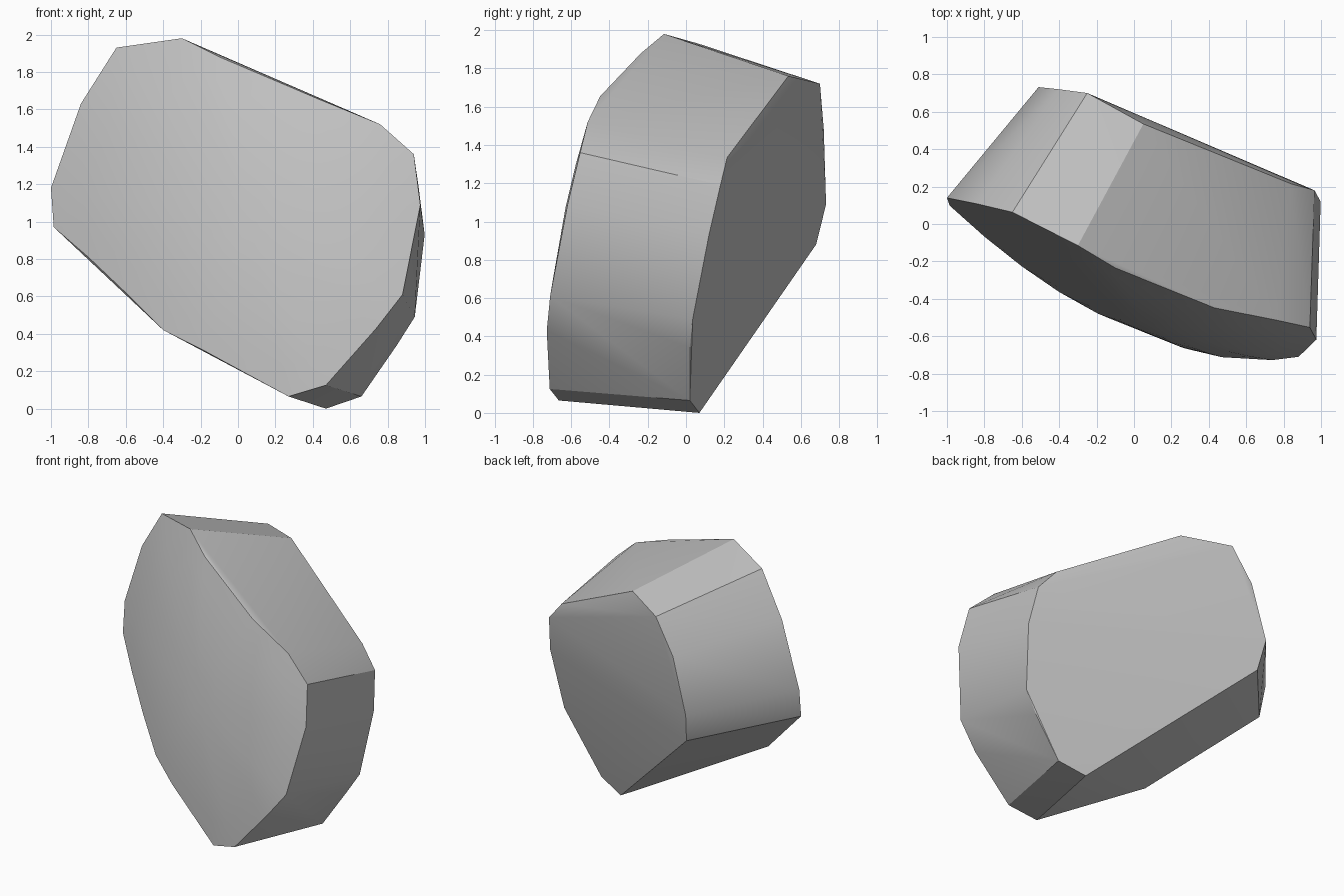
import bpy, bmesh, math
from mathutils import Vector

cube = bpy.data.objects.get("Cube")
if cube:
    bpy.data.objects.remove(cube)

# Stone colour
stone = bpy.data.materials.new("stone_grey")
stone.use_nodes = True
colour = (0.54, 0.54, 0.54, 1)
stone.diffuse_color = colour
stone.node_tree.nodes["Principled BSDF"].inputs["Base Color"].default_value = colour


def bulge(x, z):
    """Depth of the gently domed front surface."""
    return (-0.569 - 0.417 * x - 0.02 * z
            + 0.233 * x * x + 0.095 * z * z + 0.042 * x * z)


# Rim of the domed front, as x and z
rim = [(-1, 1.18), (-0.84, 1.63), (-0.65, 1.93), (-0.3, 1.98), (-0.1, 1.88),
       (0.43, 1.655), (0.76, 1.52), (0.94, 1.36), (0.975, 1.09), (0.88, 0.61),
       (0.74, 0.43), (0.47, 0.125), (0.27, 0.065), (-0.19, 0.315),
       (-0.4, 0.42), (-0.6, 0.62), (-0.8, 0.81), (-0.985, 0.97)]

# Corners of the broken-off back
back = [(-0.25, 0.7, 1.72), (0.05, 0.535, 1.76), (0.84, 0.215, 1.335),
        (0.965, 0.18, 1.19), (0.998, 0.12, 0.93), (0.945, 0.035, 0.49),
        (0.85, 0.02, 0.34), (0.66, 0.02, 0.065), (0.47, 0.07, 0),
        (-0.48, 0.68, 0.88), (-0.51, 0.732, 1.09), (-0.4, 0.72, 1.48)]

# Front dome: rings shrinking from the rim to its middle
middle = Vector((0.05, 1.0))
points = list(back)
for step in range(6):
    for corner in rim:
        x, z = Vector(corner).lerp(middle, step / 6)
        points.append((x, bulge(x, z), z))

# Wrap the corners into one solid chunk
bm = bmesh.new()
for p in points:
    bm.verts.new(p)
hull = bmesh.ops.convex_hull(bm, input=bm.verts)
loose = set(hull["geom_interior"]) | set(hull["geom_unused"])
bmesh.ops.delete(bm, geom=[v for v in loose if isinstance(v, bmesh.types.BMVert)],
                 context="VERTS")
bmesh.ops.recalc_face_normals(bm, faces=bm.faces)
mesh = bpy.data.meshes.new("rock_chunk")
bm.to_mesh(mesh)
bm.free()

rock = bpy.data.objects.new("rock_chunk", mesh)
bpy.context.collection.objects.link(rock)
mesh.materials.append(stone)

# Smooth dome, crisp broken edges
bpy.context.view_layer.objects.active = rock
rock.select_set(True)
bpy.ops.object.shade_smooth_by_angle(angle=math.radians(25))
